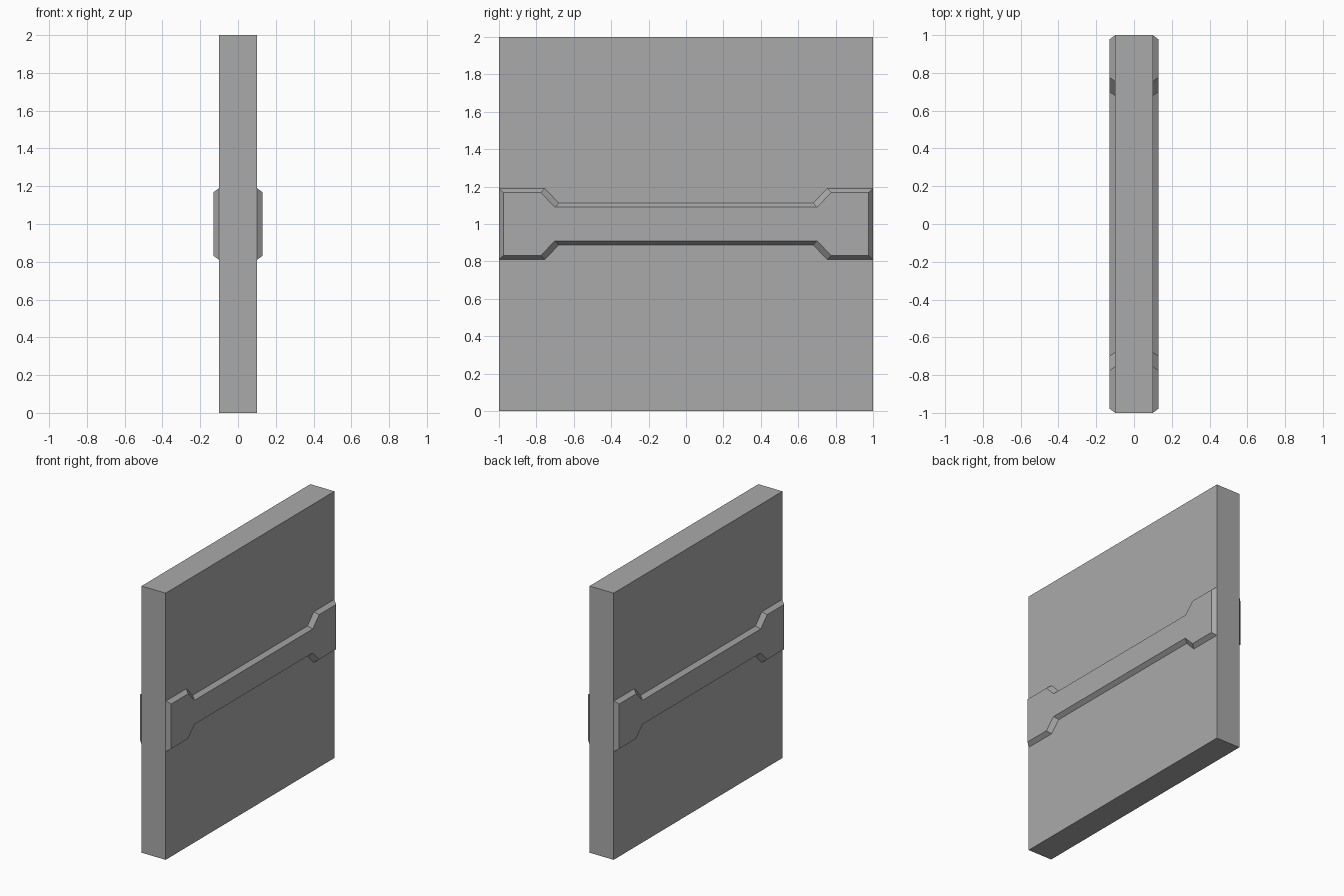
import bpy
import bmesh

cube = bpy.data.objects.get("Cube")
if cube:
    bpy.data.objects.remove(cube, do_unlink=True)

grey = bpy.data.materials.new("plain_grey")
grey.use_nodes = True
colour = (0.4, 0.4, 0.4, 1)
grey.diffuse_color = colour
grey.node_tree.nodes["Principled BSDF"].inputs["Base Color"].default_value = colour

PANEL_X, TRIM_X = 0.10, 0.13


def add_object(name, bm):
    bmesh.ops.recalc_face_normals(bm, faces=bm.faces)
    mesh = bpy.data.meshes.new(name)
    bm.to_mesh(mesh)
    bm.free()
    mesh.materials.append(grey)
    obj = bpy.data.objects.new(name, mesh)
    bpy.context.collection.objects.link(obj)


def mirrored_outline(quarter):
    """Mirror a quarter outline (y, height above centre) into a closed loop."""
    half = quarter + [(-y, h) for y, h in reversed(quarter)]
    return half + [(y, -h) for y, h in reversed(half)]


# Square wall panel
bm = bmesh.new()
bmesh.ops.create_cube(bm, size=1)
for v in bm.verts:
    v.co = (v.co.x * 2 * PANEL_X, v.co.y * 2, v.co.z * 2 + 1)
add_object("wall_panel", bm)

# Raised trim bands: wide ends, narrow middle, bevelled border
base = mirrored_outline([(1, 0.19), (0.755, 0.19), (0.68, 0.112)])
face = mirrored_outline([(0.977, 0.168), (0.777, 0.168), (0.70, 0.09)])
for name, side in (("left_trim", 1), ("right_trim", -1)):
    bm = bmesh.new()
    loops = [[bm.verts.new((side * x, y, 1 + h)) for y, h in outline]
             for x, outline in ((PANEL_X, base), (TRIM_X, face))]
    inner, outer = loops
    bm.faces.new(inner)
    bm.faces.new(outer)
    for i in range(len(inner)):
        j = (i + 1) % len(inner)
        bm.faces.new((inner[i], inner[j], outer[j], outer[i]))
    add_object(name, bm)
